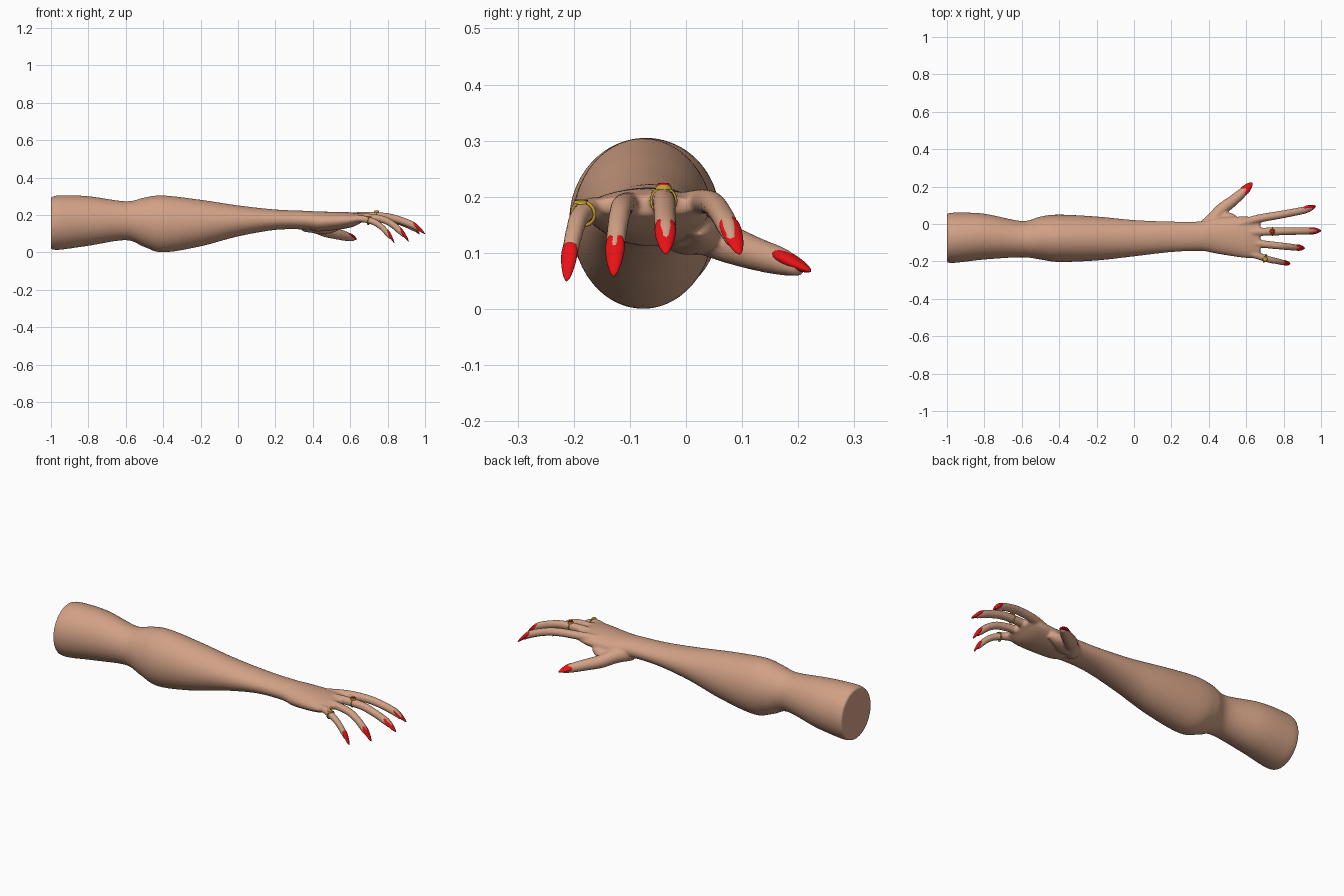
import bpy, bmesh, math
from mathutils import Vector

if "Cube" in bpy.data.objects:
    bpy.data.objects.remove(bpy.data.objects["Cube"])


def material(name, rgb):
    m = bpy.data.materials.new(name)
    m.diffuse_color = (*rgb, 1)
    m.use_nodes = True
    m.node_tree.nodes["Principled BSDF"].inputs["Base Color"].default_value = m.diffuse_color
    return m


SKIN = material("skin", (0.64, 0.355, 0.235))
RED = material("nail_red", (0.80, 0.006, 0.008))
GOLD = material("ring_gold", (0.55, 0.36, 0.03))


def spline(pts, steps):
    """Catmull-Rom interpolation of tuples of any length."""
    pts = [Vector(p) for p in pts]
    ext = [2 * pts[0] - pts[1]] + pts + [2 * pts[-1] - pts[-2]]
    out = []
    for i in range(1, len(ext) - 2):
        a, b, c, d = ext[i - 1:i + 3]
        for k in range(steps):
            t = k / steps
            out.append(0.5 * (2 * b + (c - a) * t + (2 * a - 5 * b + 4 * c - d) * t * t
                              + (3 * b - a - 3 * c + d) * t ** 3))
    return out + [pts[-1]]


def loft(bm, rows, sides=24, up=(0, 0, 1), straight=False):
    """Closed tube through rows of (x, y, z, half width, half height)."""
    rings = []
    for i, r in enumerate(rows):
        c = Vector(r[:3])
        t = Vector(rows[min(i + 1, len(rows) - 1)][:3]) - Vector(rows[max(i - 1, 0)][:3])
        t = Vector((1, 0, 0)) if straight else t.normalized()
        side = Vector(up).cross(t).normalized()
        top = t.cross(side)
        rings.append([bm.verts.new(c + side * r[3] * math.cos(a) + top * r[4] * math.sin(a))
                      for a in (2 * math.pi * k / sides for k in range(sides))])
    for p, q in zip(rings, rings[1:]):
        for k in range(sides):
            n = (k + 1) % sides
            bm.faces.new((p[k], p[n], q[n], q[k]))
    bm.faces.new(rings[0][::-1])
    bm.faces.new(rings[-1])


def finish(bm, name, mat):
    bmesh.ops.recalc_face_normals(bm, faces=bm.faces)
    for f in bm.faces:
        f.smooth = True
    me = bpy.data.meshes.new(name)
    bm.to_mesh(me)
    bm.free()
    me.materials.append(mat)
    ob = bpy.data.objects.new(name, me)
    bpy.context.collection.objects.link(ob)
    return ob


def nail(name, start, end, w):
    """Pointed almond shell over a fingertip."""
    up = (-.35, -.2, 1) if name == "thumb" else (.3, 0, 1)
    rows = []
    for k in range(13):
        t = k / 12
        s = .06 + .94 * math.sin(math.pi * min(1, t + .001) ** .62) ** .6 if t < 1 else .06
        rows.append((*start.lerp(end, t), w * s, w * s * .55))
    bm = bmesh.new()
    loft(bm, rows, 20, up)
    finish(bm, name + "_nail", RED)


def digit(bm, name, r, path, tip, taper=.85):
    """Finger narrowing along its path, rounded at the end, with a nail to the tip."""
    n = len(path) - 1
    rows = [(*p, r * (1 - (1 - taper) * i / (n - 1)) if i < n else r * taper * .66)
            for i, p in enumerate(path)]
    rows = [(*p[:3], p[3], p[3]) for p in spline(rows, 6)]
    last, prev = Vector(path[-1]), Vector(path[-2])
    d, w = (last - prev).normalized(), rows[-1][3]
    for k in (.5, .85):
        s = w * math.sqrt(1 - k * k)
        rows.append((*(last + d * w * k), s, s))
    loft(bm, rows)
    nail(name, prev - d * .012 + Vector((.003, 0, .011)), Vector(tip), r * taper * .97)


# Arm and palm outline: x, y min, y max, z min, z max
bm = bmesh.new()
ARM = [(-1, -.207, .056, .016, .296), (-.95, -.207, .061, .014, .305),
       (-.8, -.19, .055, .035, .3), (-.6, -.178, .016, .065, .273),
       (-.5, -.19, .04, .028, .293), (-.4, -.203, .05, 0, .304),
       (-.2, -.195, .04, .032, .281), (0, -.173, .021, .085, .251),
       (.2, -.15, .013, .12, .229), (.36, -.144, .014, .122, .222),
       (.44, -.158, .033, .112, .218), (.6, -.182, .04, .132, .214),
       (.675, -.175, .03, .168, .202)]
loft(bm, [(x, (a + b) / 2, (c + d) / 2, (b - a) / 2, (d - c) / 2)
          for x, a, b, c, d in spline(ARM, 6)], 48, straight=True)

# Four fingers and the thumb
digit(bm, "index", .023, [(.55, -.005, .185), (.66, .027, .192), (.77, .047, .188),
                          (.85, .062, .17), (.91, .074, .147), (.945, .082, .122)],
      (.972, .096, .097))
digit(bm, "middle", .023, [(.55, -.045, .185), (.67, -.042, .194), (.79, -.039, .19),
                           (.87, -.038, .17), (.935, -.037, .144), (.97, -.036, .122)],
      (1, -.036, .098))
digit(bm, "ring_finger", .022, [(.55, -.09, .18), (.66, -.104, .188), (.76, -.115, .18),
                                (.82, -.121, .153), (.865, -.126, .115), (.885, -.128, .092)],
      (.913, -.129, .058), .8)
digit(bm, "little", .021, [(.55, -.13, .17), (.65, -.166, .18), (.72, -.189, .165),
                           (.765, -.199, .137), (.8, -.207, .1), (.815, -.21, .078)],
      (.836, -.213, .049), .7)
digit(bm, "thumb", .043, [(.36, -.04, .152), (.42, .02, .138), (.47, .078, .115),
                          (.53, .125, .098), (.58, .168, .085), (.612, .197, .074)],
      (.632, .222, .067), .58)

# Thumb pad on the palm side
loft(bm, spline([(.37, -.02, .145, .025, .02), (.43, 0, .13, .045, .033),
                 (.5, .025, .135, .038, .03), (.55, .02, .15, .02, .02)], 5))

# Fuse the skin into one soft surface
skin = finish(bm, "arm_and_hand", SKIN)
m = skin.modifiers.new("fuse", 'REMESH')
m.mode = 'VOXEL'
m.voxel_size = .0055
m.use_smooth_shade = True
m = skin.modifiers.new("soften", 'SMOOTH')
m.factor = .5
m.iterations = 7


def disc(name, centre, radius, height, mat, tilt=0):
    bm = bmesh.new()
    bmesh.ops.create_cone(bm, cap_ends=True, segments=24, radius1=radius,
                          radius2=radius * .85, depth=height)
    ob = finish(bm, name, mat)
    for p in ob.data.polygons:
        p.use_smooth = False
    ob.location = centre
    ob.rotation_euler = (0, tilt, 0)


def band(name, centre, direction, radius):
    bpy.ops.mesh.primitive_torus_add(major_radius=radius, minor_radius=.0032,
                                     major_segments=36, minor_segments=8, location=centre)
    ob = bpy.context.object
    ob.name = name
    ob.rotation_euler = Vector(direction).to_track_quat('Z', 'Y').to_euler()
    ob.data.materials.append(GOLD)
    bpy.ops.object.shade_smooth()


# Jewellery on the little and middle fingers
band("little_finger_band", (.7, -.183, .17), (.07, -.023, -.015), .021)
disc("little_finger_disc", (.7, -.187, .191), .014, .006, GOLD, .1)
band("middle_finger_band", (.74, -.04, .193), (1, .02, -.03), .0215)
disc("middle_finger_disc", (.74, -.04, .217), .015, .008, GOLD)
disc("middle_finger_gem", (.74, -.04, .2225), .011, .005, RED)
